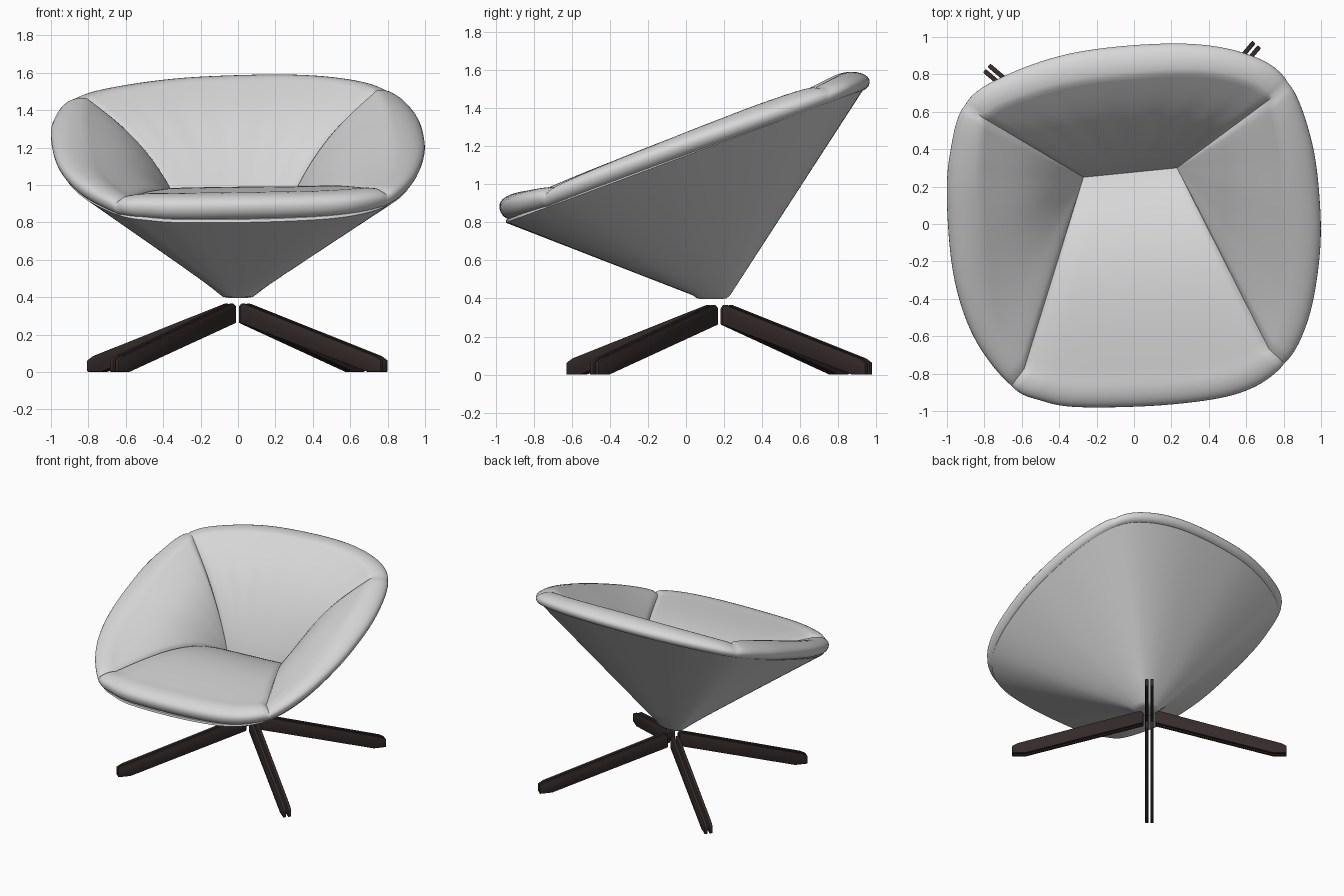
import bpy, bmesh, math
from mathutils import Vector

if "Cube" in bpy.data.objects:
    bpy.data.objects.remove(bpy.data.objects["Cube"], do_unlink=True)


def material(name, rgb, rough):
    m = bpy.data.materials.new(name)
    m.use_nodes = True
    m.diffuse_color = (*rgb, 1)
    bsdf = m.node_tree.nodes["Principled BSDF"]
    bsdf.inputs["Base Color"].default_value = (*rgb, 1)
    bsdf.inputs["Roughness"].default_value = rough
    return m


fabric = material("pale grey upholstery", (0.68, 0.68, 0.68), 0.7)
wood = material("dark brown wood", (0.035, 0.024, 0.023), 0.5)


def finish(bm, name, mat, angle):
    bmesh.ops.remove_doubles(bm, verts=bm.verts, dist=0.0005)
    bmesh.ops.recalc_face_normals(bm, faces=bm.faces)
    mesh = bpy.data.meshes.new(name)
    bm.to_mesh(mesh)
    bm.free()
    mesh.materials.append(mat)
    ob = bpy.data.objects.new(name, mesh)
    bpy.context.collection.objects.link(ob)
    bpy.ops.object.select_all(action='DESELECT')
    ob.select_set(True)
    bpy.context.view_layer.objects.active = ob
    bpy.ops.object.shade_smooth_by_angle(angle=math.radians(angle))


def skin(bm, rows, closed=False):
    """Join equal rows of points with quads."""
    grid = [[bm.verts.new(p) for p in row] for row in rows]
    n = len(grid[0])
    for a, b in zip(grid, grid[1:]):
        for i in range(n if closed else n - 1):
            j = (i + 1) % n
            bm.faces.new((a[i], a[j], b[j], b[i]))
    return grid


# Rim outline from above: five knots for each upholstery panel
KNOTS = [Vector(p) for p in (
    (-.66, -.87), (-.5, -.945), (-.28, -.98), (.2, -.965), (.58, -.9),
    (.81, -.75), (.93, -.52), (.99, -.2), (.995, .1), (.95, .45),
    (.83, .76), (.62, .905), (.25, .965), (-.3, .92), (-.7, .79),
    (-.91, .64), (-.985, .38), (-1, .1), (-.96, -.3), (-.85, -.62))]


def outline(t):
    """Closed smooth curve through the knots; t counts knots."""
    i, f = int(t), t % 1
    a, b, c, d = (KNOTS[(i + k) % len(KNOTS)] for k in (-1, 0, 1, 2))
    return b + .5 * f * (c - a + f * (2 * a - 5 * b + 4 * c - d
                                      + f * (3 * (b - c) + d - a)))


def rim_z(y):
    return 1.15 + .372 * y


# Cushion: four puffed panels meeting at seams, each rolled over the rim
LEFT_IN, RIGHT_IN = Vector((-.27, .25, .78)), Vector((.23, .30, .78))
U, V, ROLL = 48, 24, 16


def panel(bm, index, start, end, puff, radius, lean, folds):
    columns = []
    for i in range(U + 1):
        u = i / U
        full = max(0, math.sin(math.pi * u)) ** .4
        inner = start.lerp(end, u)
        edge = outline(index * 5 + u * 5)
        out = edge.normalized()
        r = .042 + (radius - .042) * full
        top = math.radians(110 + (lean - 110) * full)
        mid = edge - out * (r + .008 * (1 - full))
        base = rim_z(mid.y) + r

        def roll(a):
            """Broad shoulder above, tight tuck below."""
            reach = r * math.cos(a) if a < 0 else r * (2 * math.cos(a) - 1)
            p = mid + out * reach
            return Vector((p.x, p.y, base + r * math.sin(a)))

        col = []
        for j in range(V):
            v = j / V
            p = inner.lerp(roll(top), v)
            p.z += (.1 + puff * full) * math.sin(math.pi * v ** .75)
            p.z += folds * math.sin(u * 44) * full * math.sin(math.pi * v) ** 2
            col.append(p)
        for j in range(ROLL + 1):
            col.append(roll(top + (math.radians(-100) - top) * j / ROLL))
        columns.append(col)
    skin(bm, columns)


bm = bmesh.new()
panel(bm, 0, LEFT_IN, RIGHT_IN, .02, .074, 92, 0)
panel(bm, 1, RIGHT_IN, RIGHT_IN, .045, .062, 120, 0)
panel(bm, 2, RIGHT_IN, LEFT_IN, .045, .05, 130, .002)
panel(bm, 3, LEFT_IN, LEFT_IN, .045, .062, 120, 0)
finish(bm, "seat_cushion", fabric, 40)

# Shell: tilted cone from a small foot of the same outline up to the rim
N = 160
rim = [outline(i * len(KNOTS) / N) for i in range(N)]


def foot_ring(scale, z):
    return [Vector((p.x * scale, p.y * scale + .135, z)) for p in rim]


def rim_ring(scale, lift):
    return [Vector((p.x * scale, p.y * scale, rim_z(p.y * scale) + lift))
            for p in rim]


bm = bmesh.new()
foot, lip = foot_ring(.1, .416), rim_ring(.965, 0)
rows = [foot_ring(.05, .396), foot_ring(.08, .401)]
rows += [[a.lerp(b, k / 8) for a, b in zip(foot, lip)] for k in range(9)]
rows += [rim_ring(.962, .015), rim_ring(.93, .018)]
grid = skin(bm, rows, closed=True)
bm.faces.new(grid[0])
finish(bm, "shell", fabric, 40)

# Legs: four pairs of thin sloping boards around the centre
PROFILE = ((.045, .262), (.045, .35), (.065, .366), (.985, .085),
           (1.025, .062), (1.025, 0), (.93, 0))


def board(name, angle, offset, thick=.024):
    d = Vector((math.cos(angle), math.sin(angle), 0))
    side = Vector((-d.y, d.x, 0))
    hub = Vector((-.003, .175, 0))
    bm = bmesh.new()
    rows = [[hub + d * r + side * (offset + s * thick / 2) + Vector((0, 0, z))
             for r, z in PROFILE] for s in (-1, 1)]
    for cap in skin(bm, rows, closed=True):
        bm.faces.new(cap)
    bmesh.ops.bevel(bm, geom=bm.edges[:], offset=.005, segments=2,
                    affect='EDGES', profile=.5)
    finish(bm, name, wood, 35)


for place, degrees in (("back_left", 50), ("back_right", 140),
                       ("front_right", 230), ("front_left", 320)):
    for part, offset in (("inner", -.019), ("outer", .019)):
        board(f"{place}_leg_{part}_board", math.radians(degrees), offset)
